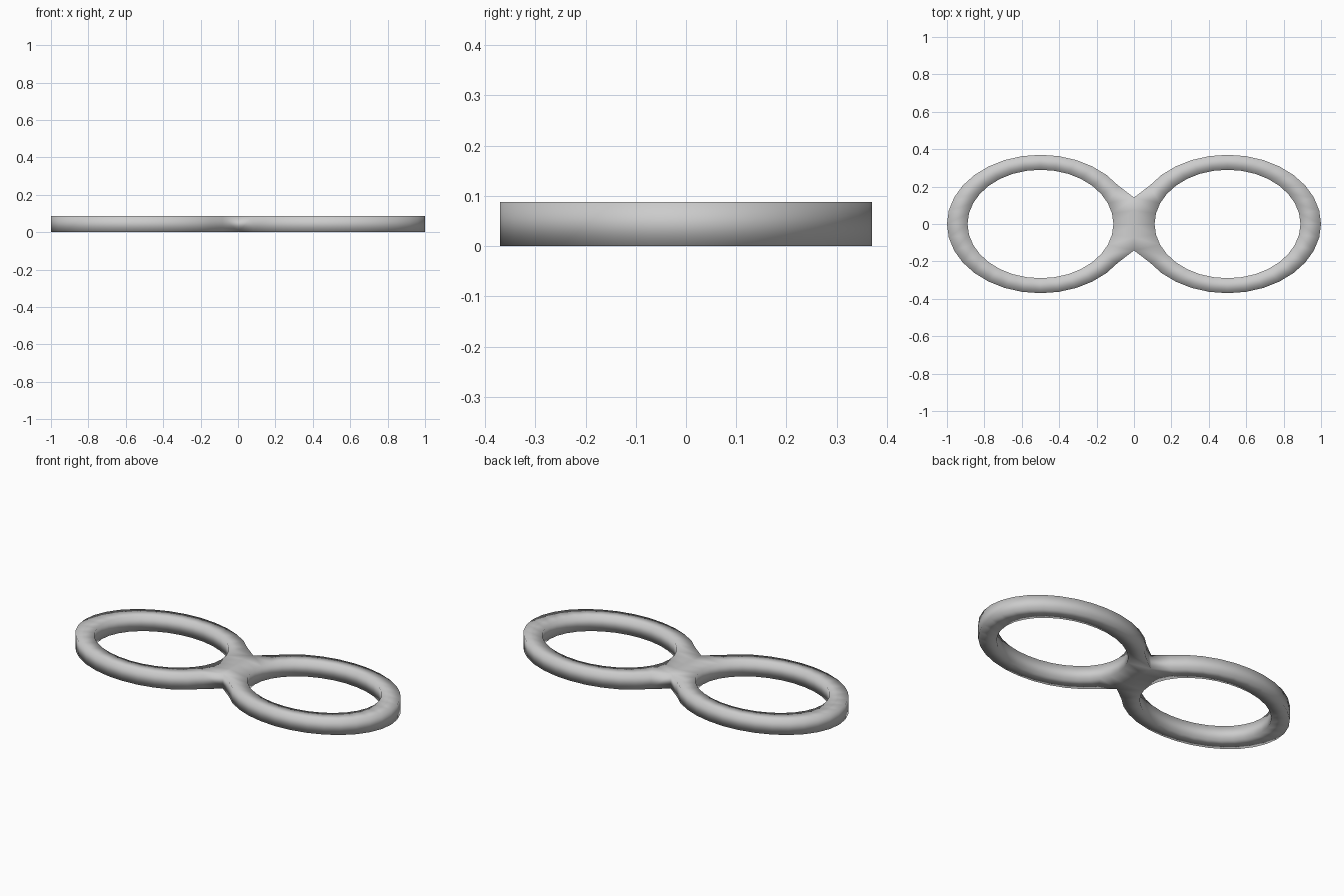
import bpy, bmesh
from math import cos, sin, pi

if "Cube" in bpy.data.objects:
    bpy.data.objects.remove(bpy.data.objects["Cube"])

SEGMENTS = 32
HEIGHT = 0.088
CENTRE_X = 0.5

bm = bmesh.new()


def ellipse_loop(rx, ry, z, flatten):
    """Ring of vertices; flatten snaps the inward end onto the mirror plane."""
    loop = []
    for i in range(SEGMENTS):
        t = 2 * pi * i / SEGMENTS
        x = CENTRE_X + rx * cos(t)
        if flatten and abs(i - SEGMENTS // 2) <= 2:
            x = 0.0
        loop.append(bm.verts.new((x, ry * sin(t), z)))
    return loop


# Right oval: square-section band, widened where it meets its twin
outer_low = ellipse_loop(0.5, 0.37, 0, True)
outer_top = ellipse_loop(0.5, 0.37, HEIGHT, True)
inner_top = ellipse_loop(0.39, 0.29, HEIGHT, False)
inner_low = ellipse_loop(0.39, 0.29, 0, False)
loops = [outer_low, outer_top, inner_top, inner_low]

for k in range(4):
    a, b = loops[k], loops[(k + 1) % 4]
    for i in range(SEGMENTS):
        j = (i + 1) % SEGMENTS
        # Leave the joining plane open so both halves weld together
        if k == 0 and a[i].co.x == 0 and a[j].co.x == 0:
            continue
        bm.faces.new((a[i], a[j], b[j], b[i]))

bmesh.ops.recalc_face_normals(bm, faces=bm.faces)
for f in bm.faces:
    f.smooth = True
mesh = bpy.data.meshes.new("double_ring")
bm.to_mesh(mesh)
bm.free()
ring = bpy.data.objects.new("double_ring", mesh)
bpy.context.collection.objects.link(ring)

# Left oval
mirror = ring.modifiers.new("mirror", 'MIRROR')
mirror.use_axis[0] = True
mirror.use_clip = True
mirror.merge_threshold = 0.001
